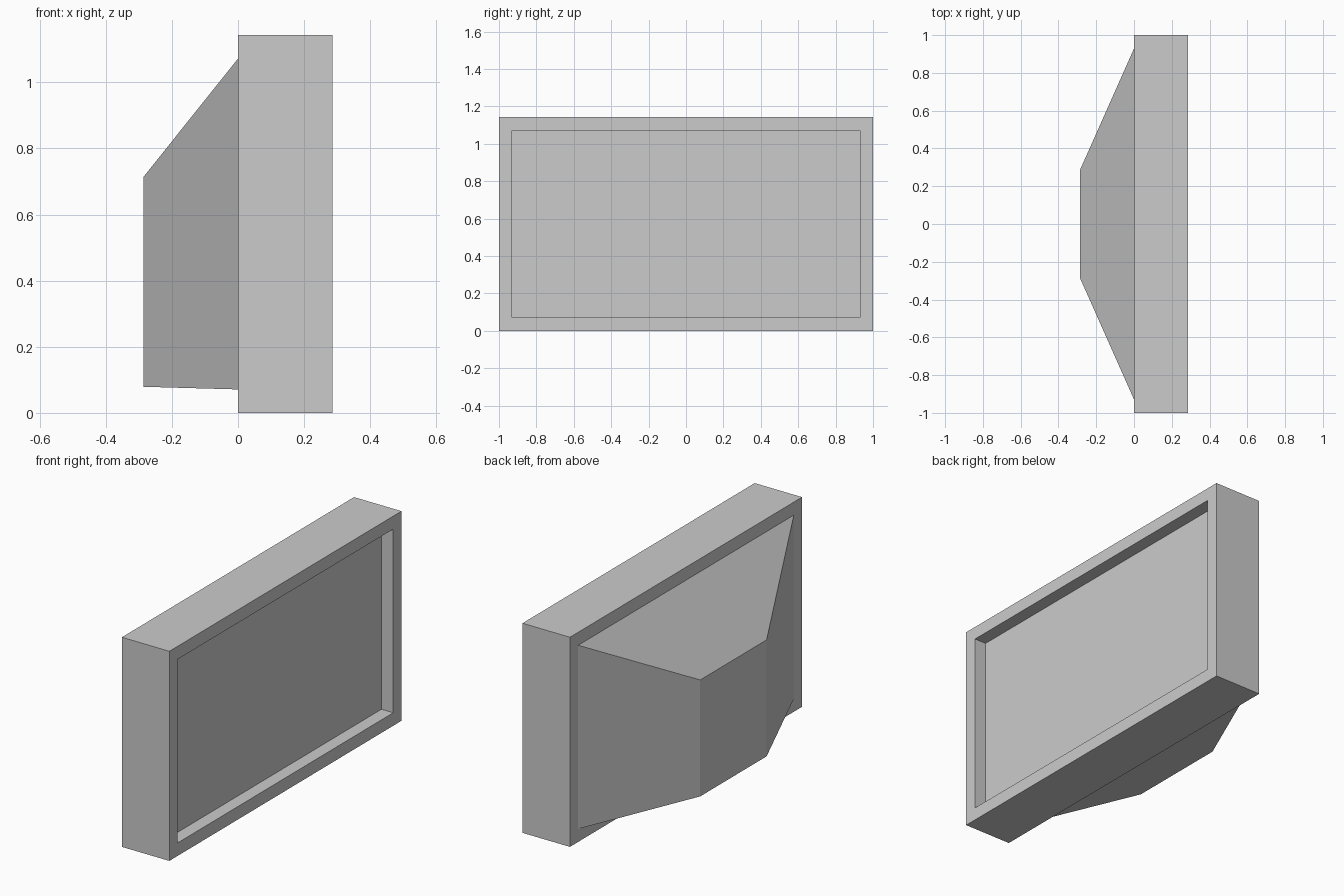
import bpy, bmesh

if "Cube" in bpy.data.objects:
    bpy.data.objects.remove(bpy.data.objects["Cube"])

grey = bpy.data.materials.new("plain grey")
grey.diffuse_color = (0.6, 0.6, 0.6, 1)
grey.use_nodes = True
grey.node_tree.nodes["Principled BSDF"].inputs["Base Color"].default_value = grey.diffuse_color


def loft(name, rings, cap_start=False, cap_end=False):
    """Skin a row of rectangles, each (x, half width, z low, z high)."""
    bm = bmesh.new()
    loops = [[bm.verts.new(p) for p in
              ((x, -w, lo), (x, w, lo), (x, w, hi), (x, -w, hi))]
             for x, w, lo, hi in rings]
    for a, b in zip(loops, loops[1:]):
        for i in range(4):
            j = (i + 1) % 4
            bm.faces.new((a[i], a[j], b[j], b[i]))
    if cap_start:
        bm.faces.new(loops[0][::-1])
    if cap_end:
        bm.faces.new(loops[-1])
    bmesh.ops.recalc_face_normals(bm, faces=bm.faces)
    mesh = bpy.data.meshes.new(name)
    bm.to_mesh(mesh)
    bm.free()
    mesh.materials.append(grey)
    obj = bpy.data.objects.new(name, mesh)
    bpy.context.collection.objects.link(obj)
    return obj


D, H, RIM = 0.286, 1.143, 0.071   # half depth, height, rim width
opening = (1 - RIM, RIM, H - RIM)

# One closed shell: tapered rear housing, rear rim, sides, front rim, sunken screen
loft("screen_housing", [
    (-D, 0.286, 0.079, 0.714),
    (0, *opening),
    (0, 1, 0, H),
    (D, 1, 0, H),
    (D, *opening),
    (D - RIM, *opening),
], cap_start=True, cap_end=True)
